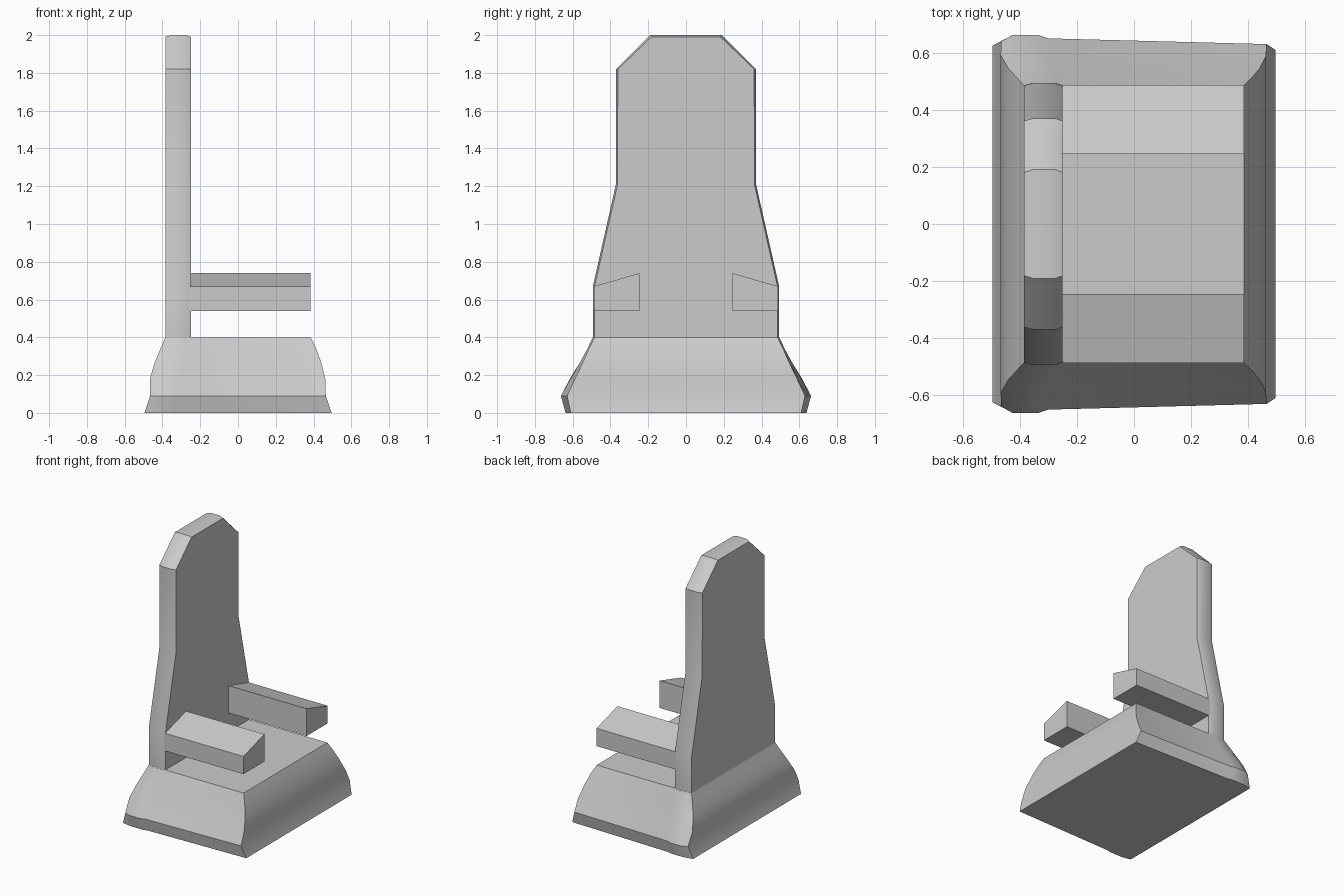
import bpy, bmesh

if "Cube" in bpy.data.objects:
    bpy.data.objects.remove(bpy.data.objects["Cube"])


def make_object(name, rings):
    """Skin a list of equal-length closed rings and cap both ends."""
    bm = bmesh.new()
    loops = [[bm.verts.new(p) for p in ring] for ring in rings]
    n = len(loops[0])
    for a, b in zip(loops, loops[1:]):
        for i in range(n):
            j = (i + 1) % n
            bm.faces.new((a[i], a[j], b[j], b[i]))
    bm.faces.new(loops[0])
    bm.faces.new(loops[-1])
    bmesh.ops.recalc_face_normals(bm, faces=bm.faces)
    mesh = bpy.data.meshes.new(name)
    bm.to_mesh(mesh)
    bm.free()
    obj = bpy.data.objects.new(name, mesh)
    bpy.context.collection.objects.link(obj)
    bpy.ops.object.select_all(action='DESELECT')
    obj.select_set(True)
    bpy.context.view_layer.objects.active = obj
    bpy.ops.object.shade_smooth_by_angle(angle=0.52)
    return obj


def mirror_y(half):
    return half + [(x, -y) for x, y in reversed(half)]


# flared plinth: half outlines from back corner to front corner, per height
levels = {
    0.00: [(-.495, .625), (-.43, .638), (-.33, .638), (-.29, .63), (.495, .61)],
    0.09: [(-.465, .64), (-.425, .662), (-.335, .662), (-.30, .65), (.465, .63)],
    0.18: [(-.467, .592), (-.41, .615), (-.32, .61), (-.28, .598), (.462, .588)],
    0.27: [(-.44, .545), (-.385, .56), (-.295, .56), (-.265, .55), (.44, .545)],
    0.34: [(-.41, .512), (-.365, .522), (-.28, .522), (-.253, .515), (.414, .514)],
    0.40: [(-.385, .485), (-.355, .494), (-.275, .494), (-.25, .485), (.385, .485)],
}
make_object("seat_base", [[(x, y, z) for x, y in mirror_y(half)]
                          for z, half in levels.items()])

# tall backrest with a slightly crowned rim
outline = mirror_y([(2.0, .19), (1.82, .37), (1.21, .371), (.67, .493), (.40, .493)])
slices = [(-.385, .009), (-.355, 0), (-.275, 0), (-.25, .009)]
rings = []
for x, inset in slices:
    rings.append([(x, y - inset * (1 if y > 0 else -1),
                   z - (inset if z > 1.9 else 0)) for z, y in outline])
make_object("backrest", rings)

# armrests with tops sloping outwards
section = [(.245, .54), (.487, .54), (.487, .67), (.245, .74)]
for side, label in ((1, "left"), (-1, "right")):
    make_object("armrest_" + label,
                [[(x, side * y, z) for y, z in section] for x in (-.26, .385)])
